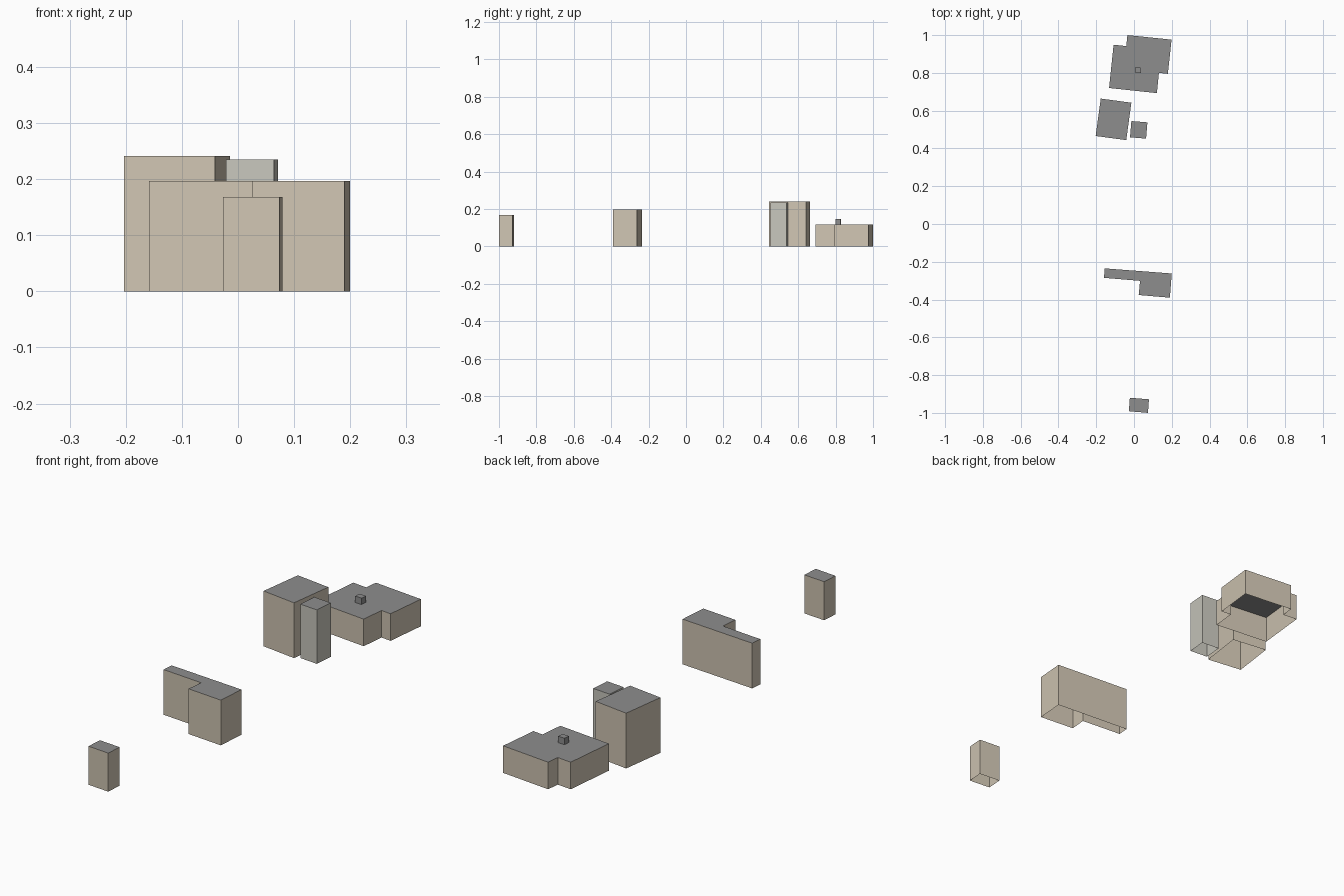
import bpy
import bmesh

if "Cube" in bpy.data.objects:
    bpy.data.objects.remove(bpy.data.objects["Cube"])


def material(name, rgb):
    m = bpy.data.materials.new(name)
    m.diffuse_color = (*rgb, 1)
    m.use_nodes = True
    m.node_tree.nodes["Principled BSDF"].inputs["Base Color"].default_value = m.diffuse_color
    return m


ROOF = material("roof_grey", (0.27, 0.27, 0.27))
TAN = material("wall_tan", (0.63, 0.56, 0.45))
PALE = material("wall_pale_grey", (0.58, 0.57, 0.51))


def building(name, outline, top, wall, base=0.0):
    """Extrude a counter-clockwise footprint into walls and a flat roof, open below."""
    bm = bmesh.new()
    low = [bm.verts.new((x, y, base)) for x, y in outline]
    high = [bm.verts.new((x, y, top)) for x, y in outline]
    n = len(outline)
    for i in range(n):
        j = (i + 1) % n
        bm.faces.new((low[i], low[j], high[j], high[i]))
    bm.faces.new(high).material_index = 1
    mesh = bpy.data.meshes.new(name)
    bm.to_mesh(mesh)
    bm.free()
    mesh.materials.append(wall)
    mesh.materials.append(ROOF)
    obj = bpy.data.objects.new(name, mesh)
    bpy.context.collection.objects.link(obj)
    return obj


# Low wide building with two notched corners
building("wide_building",
         [(-0.132, 0.720), (0.121, 0.693), (0.132, 0.800), (0.179, 0.795),
          (0.199, 0.976), (-0.035, 1.0), (-0.041, 0.942), (-0.108, 0.949)],
         0.118, TAN)

# Small rooftop box
building("roof_box",
         [(0.004, 0.802), (0.036, 0.800), (0.038, 0.827), (0.006, 0.829)],
         0.146, ROOF, base=0.118)

# Tall block
building("tall_block",
         [(-0.203, 0.466), (-0.041, 0.444), (-0.014, 0.642), (-0.176, 0.664)],
         0.241, TAN)

# Slim tower beside the tall block
building("slim_tower",
         [(-0.021, 0.459), (0.064, 0.452), (0.071, 0.538), (-0.014, 0.545)],
         0.235, PALE)

# L-shaped building
building("l_shaped_building",
         [(-0.159, -0.285), (0.032, -0.301), (0.025, -0.376), (0.190, -0.390),
          (0.200, -0.262), (-0.155, -0.235)],
         0.197, TAN)

# Small front building
building("front_building",
         [(-0.027, -0.991), (0.074, -1.0), (0.079, -0.928), (-0.022, -0.920)],
         0.168, TAN)
